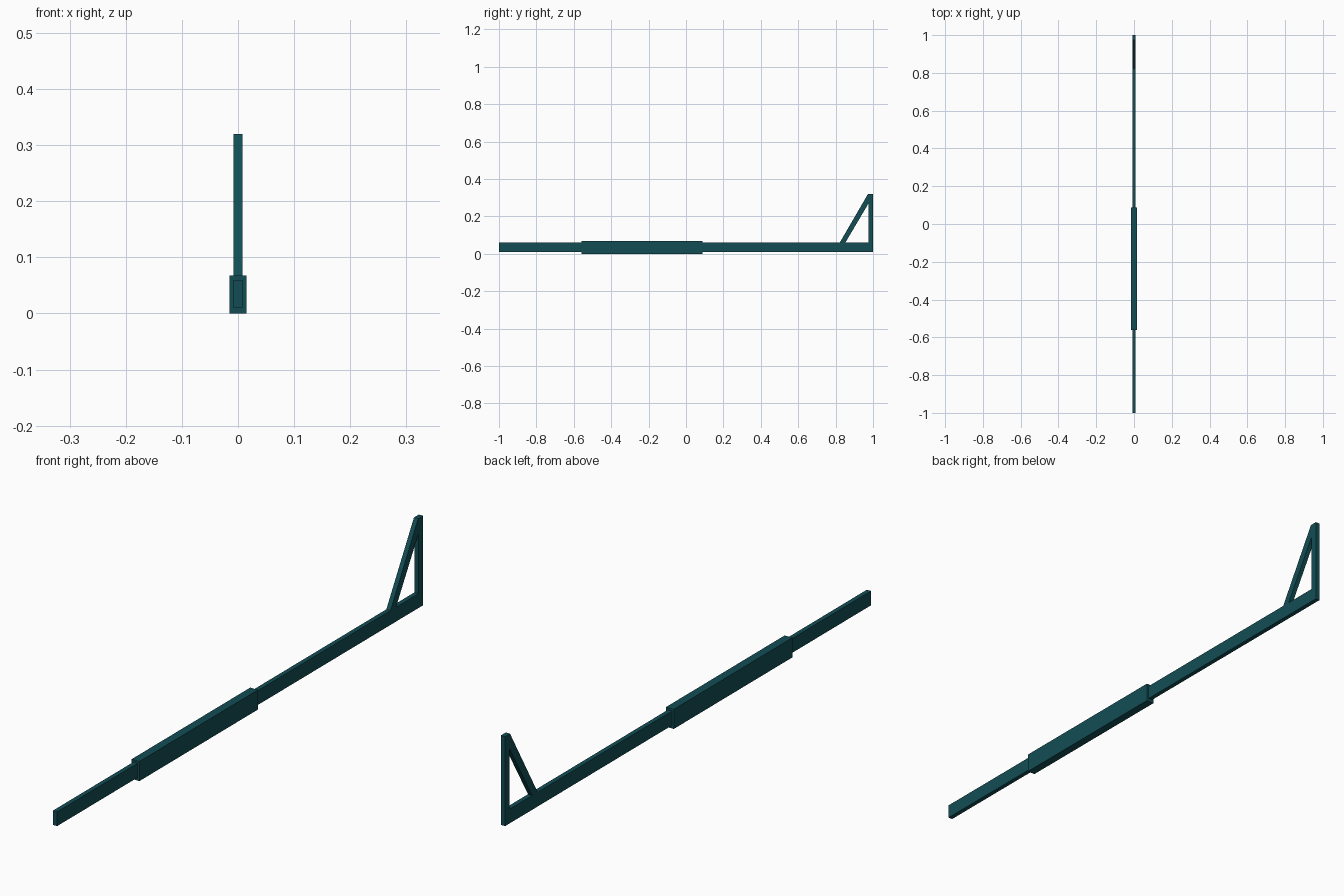
import bpy, bmesh

if "Cube" in bpy.data.objects:
    bpy.data.objects.remove(bpy.data.objects["Cube"])

teal = bpy.data.materials.new("dark_teal")
teal.diffuse_color = (0.006, 0.075, 0.09, 1)
teal.use_nodes = True
teal.node_tree.nodes["Principled BSDF"].inputs["Base Color"].default_value = teal.diffuse_color


def prism(name, outline, half_width):
    """Extrude a (y, z) side outline symmetrically across x."""
    bm = bmesh.new()
    face = bm.faces.new([bm.verts.new((-half_width, y, z)) for y, z in outline])
    ext = bmesh.ops.extrude_face_region(bm, geom=[face])
    moved = [v for v in ext["geom"] if isinstance(v, bmesh.types.BMVert)]
    bmesh.ops.translate(bm, verts=moved, vec=(2 * half_width, 0, 0))
    bmesh.ops.recalc_face_normals(bm, faces=bm.faces)
    mesh = bpy.data.meshes.new(name)
    bm.to_mesh(mesh)
    bm.free()
    mesh.materials.append(teal)
    obj = bpy.data.objects.new(name, mesh)
    bpy.context.collection.objects.link(obj)
    return obj


def rect(y0, y1, z0, z1):
    return [(y0, z0), (y1, z0), (y1, z1), (y0, z1)]


BAR_TOP, POST_Y, TOP = 0.06, 0.975, 0.32

# Long inner bar running the full length
prism("inner_bar", rect(-1, 1, 0.0105, BAR_TOP), 0.008)

# Thicker sleeve around the bar
prism("outer_sleeve", rect(-0.56, 0.088, 0, 0.068), 0.0148)

# Upright at the back end
prism("end_post", rect(POST_Y, 1, BAR_TOP, TOP), 0.008)

# Diagonal brace from bar to post tip
prism("diagonal_brace", [(0.822, BAR_TOP), (0.852, BAR_TOP), (POST_Y, 0.268),
                         (POST_Y, TOP), (0.973, TOP)], 0.008)
